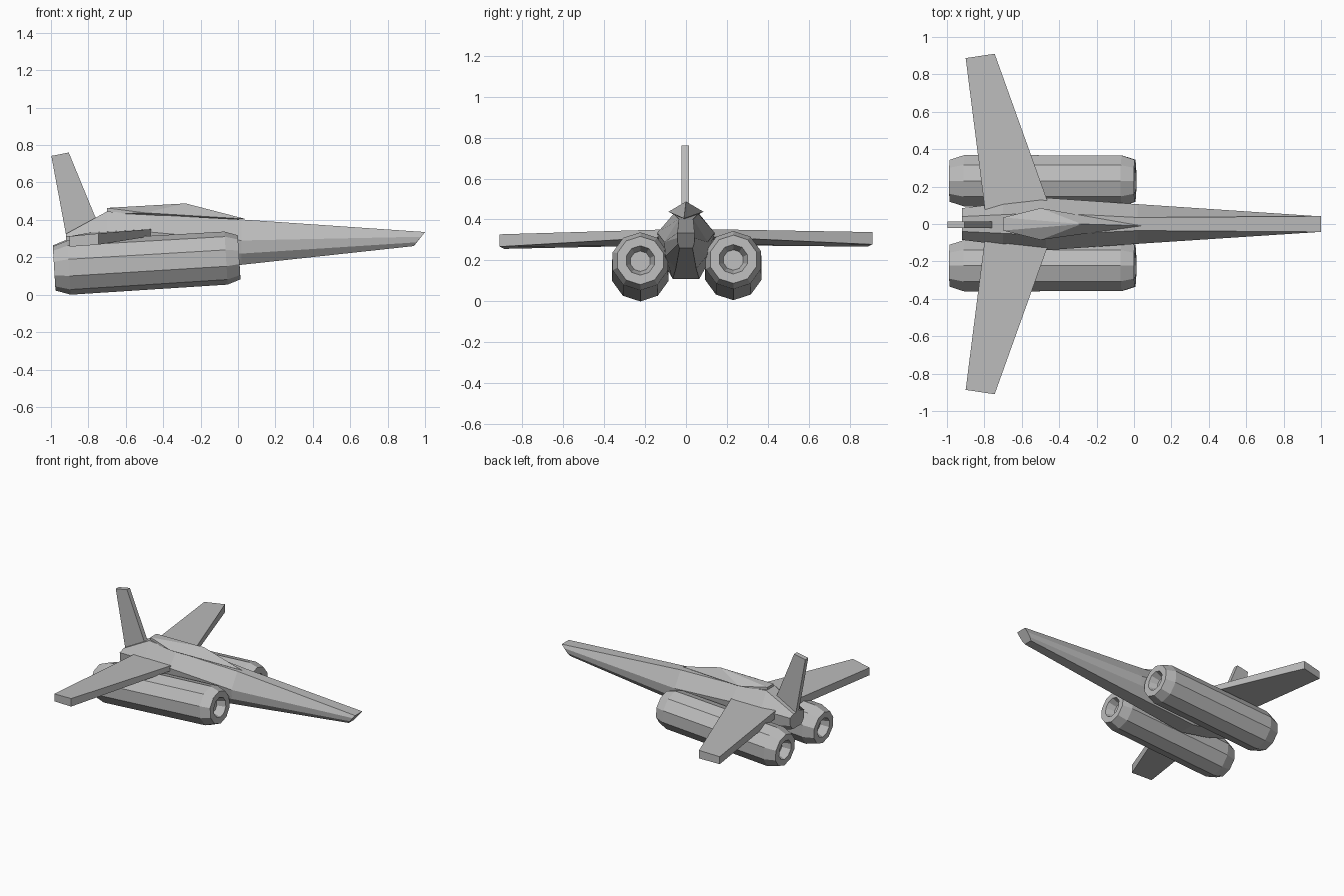
import bpy, bmesh, math
from mathutils import Matrix, Vector

if "Cube" in bpy.data.objects:
    bpy.data.objects.remove(bpy.data.objects["Cube"])

grey = bpy.data.materials.new("hull grey")
grey.diffuse_color = (0.5, 0.5, 0.5, 1)
grey.use_nodes = True
grey.node_tree.nodes["Principled BSDF"].inputs["Base Color"].default_value = grey.diffuse_color


def make(name, verts, faces):
    mesh = bpy.data.meshes.new(name)
    mesh.from_pydata(verts, [], faces)
    bm = bmesh.new()
    bm.from_mesh(mesh)
    bmesh.ops.recalc_face_normals(bm, faces=bm.faces)
    bm.to_mesh(mesh)
    bm.free()
    mesh.materials.append(grey)
    ob = bpy.data.objects.new(name, mesh)
    bpy.context.collection.objects.link(ob)
    return ob


def loft(name, rings, caps=True):
    """Skin a list of equal-length rings."""
    n = len(rings[0])
    verts = [p for r in rings for p in r]
    faces = [(k * n + i, k * n + (i + 1) % n, (k + 1) * n + (i + 1) % n, (k + 1) * n + i)
             for k in range(len(rings) - 1) for i in range(n)]
    if caps:
        faces += [tuple(range(n)), tuple(range((len(rings) - 1) * n, len(rings) * n))]
    return make(name, verts, faces)


# Fuselage: half sections (x, y, z) from deck edge down to keel
sections = [
    [(-0.92, .040, .325), (-0.92, .085, .310), (-0.92, .080, .250), (-0.92, .050, .215)],
    [(-0.70, .050, .445), (-0.70, .112, .325), (-0.70, .100, .215), (-0.70, .060, .150)],
    [(-0.47, .060, .428), (-0.47, .140, .335), (-0.47, .115, .200), (-0.47, .065, .110)],
    [(0.02, .035, .402), (0.02, .106, .290), (0.02, .100, .220), (0.02, .050, .160)],
    [(1.00, .042, .335), (0.98, .042, .310), (0.955, .040, .280), (0.94, .032, .260)],
]
loft("fuselage", [s + [(x, -y, z) for x, y, z in reversed(s)] for s in sections])

# Canopy: faceted wedge with a pointed front and swept side points
canopy = [(0.04, -.01, .405), (-0.28, 0, .488), (-0.50, .085, .438), (-0.50, -.085, .438),
          (-0.70, .035, .464), (-0.70, -.035, .464), (-0.70, .035, .43), (-0.70, -.035, .43),
          (-0.28, 0, .39)]
make("canopy", canopy, [(0, 1, 2), (0, 3, 1), (1, 4, 2), (1, 3, 5), (1, 5, 4),
                        (4, 6, 2), (5, 3, 7), (4, 5, 7, 6),
                        (0, 2, 8), (0, 8, 3), (2, 6, 8), (3, 8, 7), (6, 7, 8)])

# Wings: tapered slabs, root inside the fuselage
for side, label in ((1, "left"), (-1, "right")):
    root = [(-0.795, .06, .275), (-0.44, .06, .317), (-0.44, .06, .353), (-0.795, .06, .332)]
    tip = [(-0.90, .887, .262), (-0.745, .91, .273), (-0.745, .91, .333), (-0.90, .887, .318)]
    loft(label + "_wing", [[(x, side * y, z + .006 * side * y) for x, y, z in r] for r in (root, tip)])

# Tail fin: upright swept slab
fin = [(-0.912, .28), (-0.72, .35), (-0.765, .42), (-0.905, .76), (-0.998, .742)]
loft("tail_fin", [[(x, y, z) for x, z in fin] for y in (-.021, .014)])

# Engines: ten-sided pods with chamfered ends and recessed openings
rear, front = Vector((-0.983, 0, .143)), Vector((0.006, 0, .203))
length = (front - rear).length
pitch = Matrix.Rotation(-math.atan2(front.z - rear.z, front.x - rear.x), 4, 'Y')
profile = [(.06, .05), (0, .072), (0, .118), (.08, .145),
           (length - .07, .142), (length, .118), (length, .072), (length - .06, .05)]
for y, dz, label in ((.231, .003, "left"), (-.223, -.003, "right")):
    place = Matrix.Translation(rear + Vector((0, y, dz))) @ pitch
    rings = [[place @ Vector((d, r * math.sin(a), r * math.cos(a)))
              for a in (math.tau * i / 10 for i in range(10))] for d, r in profile]
    loft(label + "_engine", rings)
